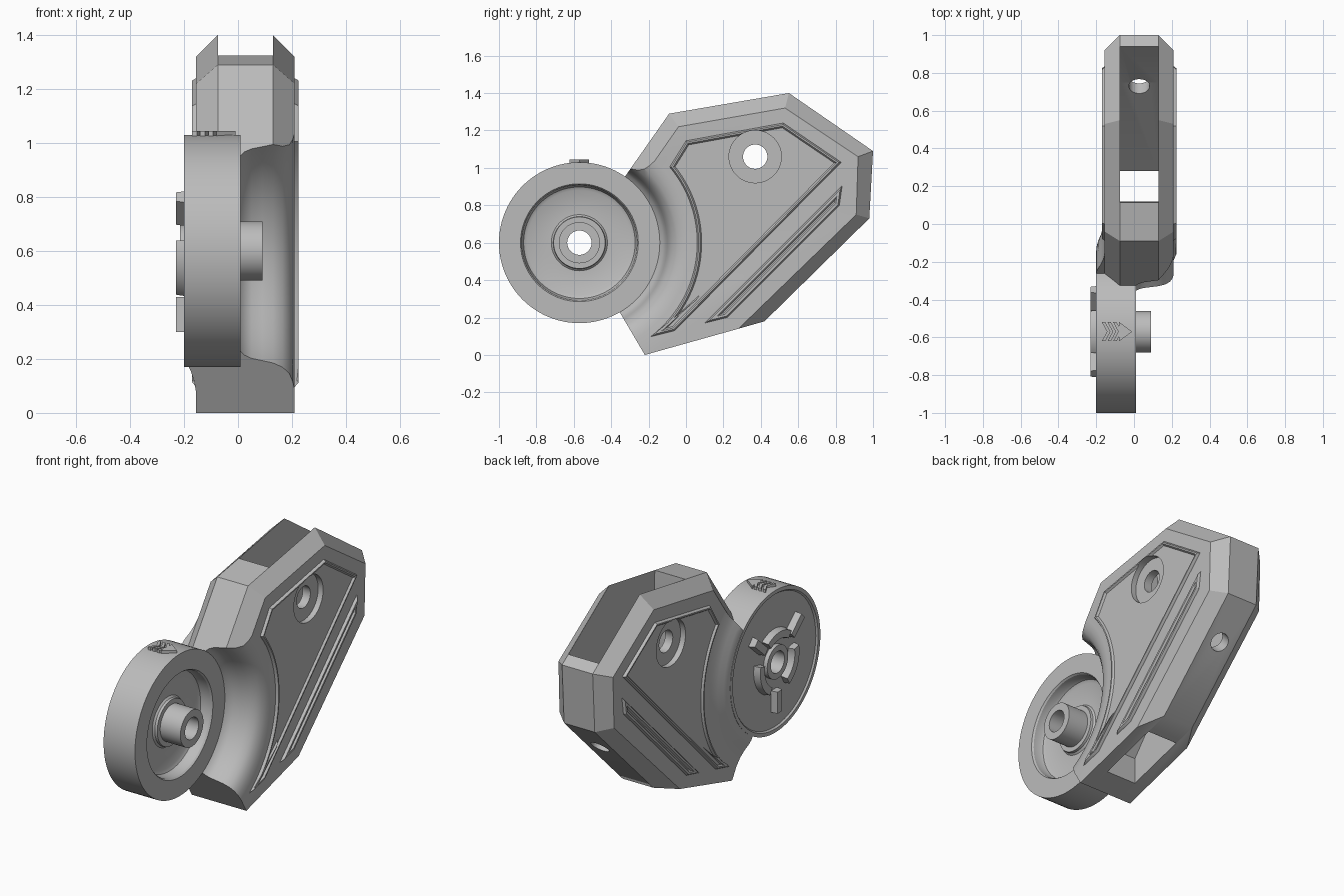
import bpy, bmesh
from math import sin, cos, pi, radians
from mathutils import Matrix, Vector

old = bpy.data.objects.get("Cube")
if old:
    bpy.data.objects.remove(old, do_unlink=True)

GREY = (0.5, 0.5, 0.5, 1)
mat = bpy.data.materials.new("plain grey")
mat.use_nodes = True
mat.diffuse_color = GREY
mat.node_tree.nodes["Principled BSDF"].inputs["Base Color"].default_value = GREY

AXLE = (-0.57, 0.6)     # wheel centre in y, z
BOLT = (0.37, 1.06)     # bolt hole centre in y, z
MID = 0.0275            # middle plane of the housing


def finish(name, bm):
    bmesh.ops.recalc_face_normals(bm, faces=bm.faces)
    mesh = bpy.data.meshes.new(name)
    bm.to_mesh(mesh)
    bm.free()
    mesh.materials.append(mat)
    ob = bpy.data.objects.new(name, mesh)
    bpy.context.collection.objects.link(ob)
    return ob


def loft(name, rings):
    """Closed solid through rings of equal point count."""
    bm = bmesh.new()
    loops = [[bm.verts.new(p) for p in ring] for ring in rings]
    n = len(loops[0])
    for a, b in zip(loops, loops[1:]):
        for i in range(n):
            j = (i + 1) % n
            bm.faces.new((a[i], a[j], b[j], b[i]))
    bm.faces.new(loops[0])
    bm.faces.new(loops[-1])
    return finish(name, bm)


def at_x(x, pts):
    return [(x, y, z) for y, z in pts]


def prism(name, pts, x0, x1):
    return loft(name, [at_x(x0, pts), at_x(x1, pts)])


def lathe(name, profile, centre, closed=True, steps=96):
    """Spin an (x, radius) profile about an axis along x."""
    bm = bmesh.new()
    vs = [bm.verts.new((x, centre[0], centre[1] + r)) for x, r in profile]
    pairs = list(zip(vs, vs[1:])) + ([(vs[-1], vs[0])] if closed else [])
    es = [bm.edges.new(p) for p in pairs]
    bmesh.ops.spin(bm, geom=vs + es, cent=(0, *centre), axis=(1, 0, 0),
                   angle=2 * pi, steps=steps)
    bmesh.ops.remove_doubles(bm, verts=bm.verts, dist=0.0002)
    return finish(name, bm)


def rod(x0, x1, r, centre):
    return lathe("cutter", [(x0, 0), (x0, r), (x1, r), (x1, 0)], centre, False, 48)


def boolean(ob, cutter, op="DIFFERENCE", keep=False):
    mod = ob.modifiers.new("cut", "BOOLEAN")
    mod.operation, mod.object, mod.solver = op, cutter, "EXACT"
    bpy.context.view_layer.objects.active = ob
    bpy.ops.object.modifier_apply(modifier=mod.name)
    if not keep:
        bpy.data.objects.remove(cutter, do_unlink=True)


def arc(r, a0, a1, n, centre=AXLE):
    return [(centre[0] + r * cos(radians(a0 + (a1 - a0) * i / n)),
             centre[1] + r * sin(radians(a0 + (a1 - a0) * i / n))) for i in range(n + 1)]


# Housing with chamfered back, top and lower diagonal
outer = [(-.22, 0), (.42, .18), (.98, .73), (1, 1.09), (.55, 1.4), (-.09, 1.29),
         (-.42, .82), (-.42, .34)]
inner = [(-.22, 0), (.28, .14), (.91, .75), (.92, 1.06), (.53, 1.32), (-.04, 1.22),
         (-.34, .79), (-.42, .34)]
housing = loft("housing", [at_x(-.155, inner), at_x(-.075, outer),
                           at_x(.13, outer), at_x(.21, inner)])

# Scooped seat around the wheel
scoop = [(-.4, 0), (-.4, .43), (.01, .43), (.025, .447), (.05, .46), (.09, .47),
         (.13, .48), (.165, .498), (.19, .525), (.203, .56), (.211, .6), (.3, .6), (.3, 0)]
boolean(housing, lathe("cutter", scoop, AXLE, False))

# Open cavity from the top through to the underside
cavity = [(.1, 1.6), (.12, 1.2), (.12, .45), (-.08, .2), (-.08, -.1), (.28, -.1),
          (.28, .14), (.75, .61), (.94, .85), (.94, 1.6)]
boolean(housing, prism("cutter", cavity, -.074, .129))

# Round port through the lower diagonal wall
port = rod(-.13, .13, .055, (0, 0))
port.matrix_world = Matrix.Translation((MID, .78, .54)) @ \
    Vector((1, 0, 0)).rotation_difference(Vector((0, 1, -1))).to_matrix().to_4x4()
bpy.context.view_layer.update()
boolean(housing, port)

# Flared collar joining the housing to the wheel on the flat side
flare = [(-.1, .425), (-.198, .425), (-.198, .45), (-.19, .48), (-.175, .515),
         (-.162, .56), (-.155, .61), (-.1, .61)]
collar = lathe("wheel_collar", flare, AXLE)
boolean(collar, prism("cutter", inner, -.3, 0), "INTERSECT")


# Raised rims on both sides: outer taper, flat lip, sunken field
def rim(name, pts, lip, side):
    bm = bmesh.new()
    x = 0.20
    low = [bm.verts.new(p) for p in at_x(x, pts)]
    face = bm.faces.new(low)
    if face.normal.x < 0 or bm.faces[:] and (face.normal_update() or face.normal.x < 0):
        face.normal_flip()
    up = bmesh.ops.extrude_face_region(bm, geom=[face])
    top = [f for f in up["geom"] if isinstance(f, bmesh.types.BMFace)]
    bmesh.ops.translate(bm, vec=(.011, 0, 0), verts=top[0].verts)
    if face.is_valid:
        bm.faces.remove(face)
    for thick, depth in ((.008, .014), (lip, 0), (.008, -.012)):
        bm.normal_update()
        bmesh.ops.inset_individual(bm, faces=top, thickness=thick, depth=depth,
                                   use_even_offset=True)
    bmesh.ops.holes_fill(bm, edges=[e for e in bm.edges if e.is_boundary], sides=0)
    if side < 0:
        for v in bm.verts:
            v.co.x = 2 * MID - v.co.x
    return finish(name, bm)


panel = [(-.06, .13), (.83, 1.03), (.52, 1.24), (0, 1.145)] + arc(.63, 40, -53, 28)
bar = [(.1, .17), (.22, .2), (.82, .8), (.835, .905)]
recess = 0.03
trims = []
for side, label in ((1, "left"), (-1, "right")):
    trims.append(rim(label + "_panel", panel, .008, side))
    trims.append(rim(label + "_bar", bar, .012, side))

# Bolt hole with a wide counterbore on each side
for ob in [housing, trims[0], trims[2]]:
    for x0, x1, r in ((-.4, .4, .065), (.21 - recess, .4, .14), (-.4, -.155 + recess, .14)):
        boolean(ob, rod(x0, x1, r, BOLT))

# Wheel with dished face, hub and through bore
wheel_profile = [(-.2, .43), (.01, .43), (.01, .315), (0, .308), (-.045, .305), (-.06, .298),
                 (-.07, .28), (-.07, .15), (-.06, .14), (-.045, .138), (-.045, .11),
                 (.09, .11), (.09, .065), (-.215, .065), (-.215, .1),
                 (-.19, .1), (-.19, .4), (-.2, .408)]
wheel = lathe("wheel", wheel_profile, AXLE)

# Raised spokes and arcs on the flat side of the wheel
emblem = []
for a in (42, 138, 270):
    d = Vector((cos(radians(a)), sin(radians(a))))
    n = Vector((-d.y, d.x))
    c = Vector(AXLE)

    def spoke(w):
        return [tuple(c + d * r + n * s) for r, s in
                ((.17, -w), (.3, -w), (.3, w), (.17, w))]
    emblem.append(loft("spoke", [at_x(-.185, spoke(.03)), at_x(-.23, spoke(.022))]))
for a in (90, 204, 336):
    def band(g):
        return arc(.135 + g, a - 36, a + 36, 12) + arc(.195 - g, a + 36, a - 36, 12)
    emblem.append(loft("hub_arc", [at_x(-.185, band(0)), at_x(-.23, band(.008))]))


# Arrow and chevrons on the wheel tread
def tread_mark(name, pts):
    return loft(name, [[(x, AXLE[0] + y, z) for x, y in pts] for z in (1.015, 1.045)])


marks = [tread_mark("arrow", [(-.08, -.052), (-.01, 0), (-.08, .052)])]
for x in (-.17, -.14, -.11):
    marks.append(tread_mark("chevron", [(x, -.05), (x + .018, -.05), (x + .045, 0),
                                        (x + .018, .05), (x, .05), (x + .027, 0)]))

# Smooth round surfaces while keeping hard edges
bpy.ops.object.select_all(action="DESELECT")
for ob in [housing, collar, wheel] + trims + emblem + marks:
    ob.select_set(True)
bpy.context.view_layer.objects.active = housing
bpy.ops.object.shade_smooth_by_angle(angle=radians(30))
